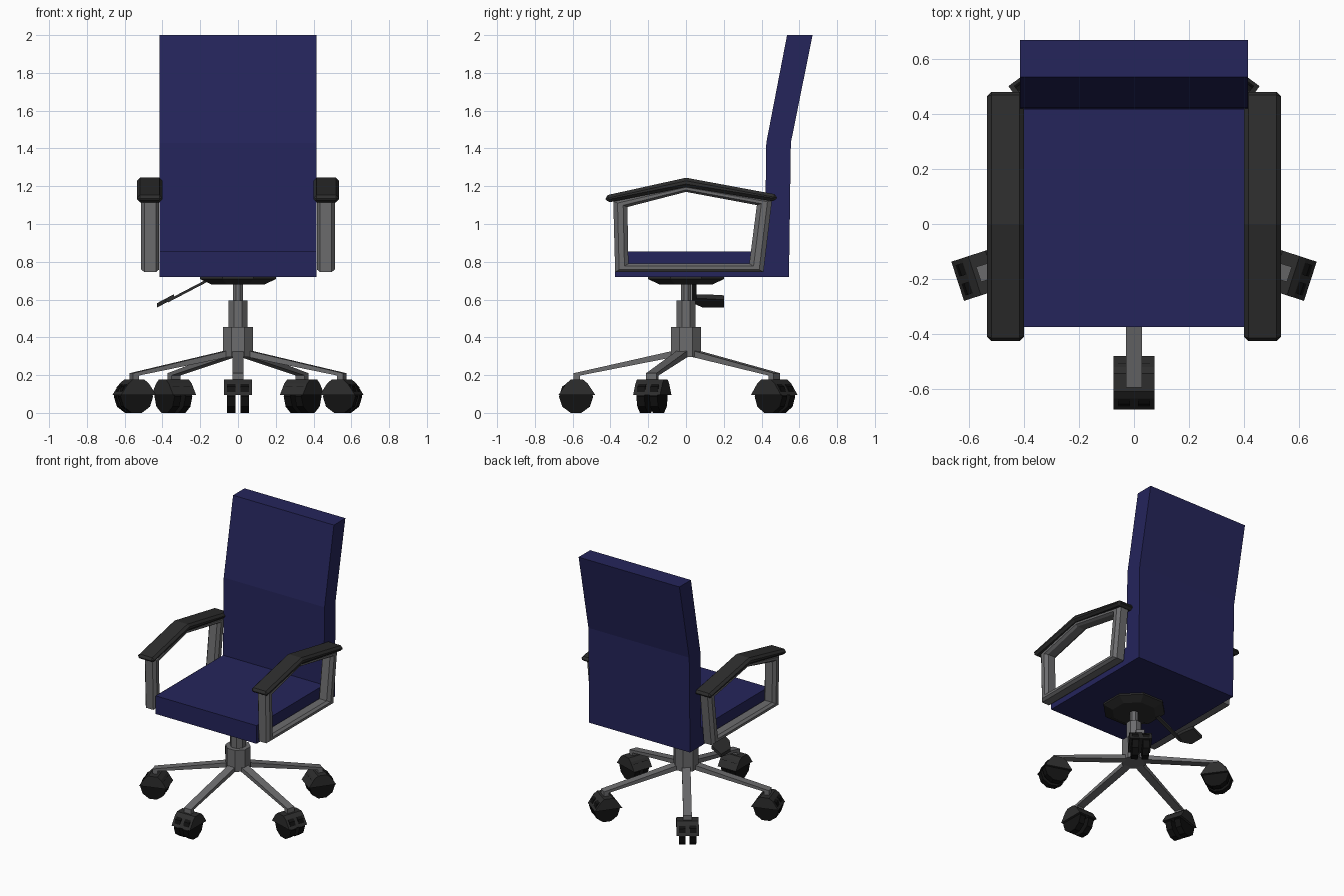
import bpy, bmesh, math
from mathutils import Matrix

cube = bpy.data.objects.get("Cube")
if cube:
    bpy.data.objects.remove(cube, do_unlink=True)


def material(name, r, g, b):
    m = bpy.data.materials.new(name)
    m.use_nodes = True
    m.diffuse_color = (r, g, b, 1)
    m.node_tree.nodes["Principled BSDF"].inputs["Base Color"].default_value = (r, g, b, 1)
    return m


NAVY = material("navy fabric", 0.018, 0.018, 0.105)
METAL = material("grey metal", 0.15, 0.15, 0.155)
DARK = material("dark plastic", 0.026, 0.026, 0.026)
BLACK = material("black rubber", 0.006, 0.006, 0.006)


def finish(name, bm, mat, transform=None):
    if transform:
        bm.transform(transform)
    bmesh.ops.recalc_face_normals(bm, faces=bm.faces)
    me = bpy.data.meshes.new(name)
    bm.to_mesh(me)
    bm.free()
    me.materials.append(mat)
    ob = bpy.data.objects.new(name, me)
    bpy.context.collection.objects.link(ob)
    return ob


def skin(bm, rings, closed=False):
    """Join consecutive rings of points with quads."""
    vs = [[bm.verts.new(p) for p in ring] for ring in rings]
    n = len(vs[0])
    pairs = list(zip(vs, vs[1:])) + ([(vs[-1], vs[0])] if closed else [])
    for a, b in pairs:
        for i in range(n):
            j = (i + 1) % n
            bm.faces.new((a[i], a[j], b[j], b[i]))
    if not closed:
        bm.faces.new(vs[0])
        bm.faces.new(vs[-1])


def prism(name, outline, lo, hi, axis, mat, transform=None):
    """Extrude a 2D outline along one axis."""
    place = {"x": lambda p, t: (t, p[0], p[1]),
             "y": lambda p, t: (p[0], t, p[1]),
             "z": lambda p, t: (p[0], p[1], t)}[axis]
    bm = bmesh.new()
    skin(bm, [[place(p, t) for p in outline] for t in (lo, hi)])
    return finish(name, bm, mat, transform)


def polygon(sides, apothem, cx=0, cy=0):
    """Regular polygon with a flat side at the bottom."""
    r = apothem / math.cos(math.pi / sides)
    angles = [-math.pi / 2 + (i + 0.5) * math.tau / sides for i in range(sides)]
    return [(cx + r * math.cos(a), cy + r * math.sin(a)) for a in angles]


# Seat and backrest
prism("seat", [(-0.375, 0.72), (0.42, 0.72), (0.42, 0.855), (-0.375, 0.855)],
      -0.415, 0.415, "x", NAVY)
prism("backrest", [(0.415, 0.72), (0.545, 0.72), (0.555, 1.43), (0.67, 2.0),
                   (0.535, 2.0), (0.425, 1.43)], -0.415, 0.415, "x", NAVY)

# Armrests: closed metal loop with a chamfered section, and a pad on top
outer = [(-0.385, 1.12), (-0.375, 0.745), (0.41, 0.745), (0.455, 1.125), (0, 1.205)]
inner = [(-0.31, 1.09), (-0.305, 0.79), (0.335, 0.79), (0.375, 1.1), (0, 1.17)]
section = [(0, 0.435), (0, 0.495), (0.3, 0.513), (0.7, 0.513),
           (1, 0.495), (1, 0.435), (0.7, 0.418), (0.3, 0.418)]
pad = [(-0.42, 1.112), (0, 1.195), (0.475, 1.118), (0.485, 1.155),
       (0, 1.245), (-0.43, 1.15)]
for side, s in (("left", 1), ("right", -1)):
    bm = bmesh.new()
    skin(bm, [[(s * x, a[0] + (b[0] - a[0]) * t, a[1] + (b[1] - a[1]) * t)
               for a, b in zip(outer, inner)] for t, x in section], closed=True)
    finish(side + "_arm_frame", bm, METAL)
    ob = prism(side + "_arm_pad", pad, s * 0.4, s * 0.535, "x", DARK)
    bev = ob.modifiers.new("chamfer", "BEVEL")
    bev.width, bev.segments, bev.angle_limit = 0.016, 1, math.radians(35)

# Dish under the seat
bm = bmesh.new()
skin(bm, [[(x, y, z) for x, y in polygon(8, r)]
          for r, z in ((0.14, 0.68), (0.2, 0.708), (0.2, 0.72))])
finish("seat_mount", bm, DARK)

# Central column
for name, r, lo, hi in (("hub", 0.08, 0.295, 0.455),
                        ("column_sleeve", 0.05, 0.455, 0.595),
                        ("column_rod", 0.027, 0.595, 0.69)):
    prism(name, polygon(8, r), lo, hi, "z", METAL)

# Height lever: sloping rod and flat paddle
prism("lever_rod", [(-0.15, 0.7), (-0.15, 0.715), (-0.37, 0.6), (-0.37, 0.585)],
      0.03, 0.055, "y", DARK)
slope = Matrix.Identity(4)
slope[2][0] = 0.53
prism("lever_paddle", [(-0.34, 0.03), (-0.38, 0.03), (-0.43, 0.09), (-0.43, 0.2),
                       (-0.35, 0.2), (-0.34, 0.1)], 0.785, 0.808, "z", DARK, slope)

# Five legs, each with a twin-wheel caster
for i in range(5):
    turn = Matrix.Rotation(i * math.tau / 5, 4, "Z")
    tag = f"_{i + 1}"
    prism("leg" + tag, [(-0.04, 0.3), (-0.04, 0.335), (-0.595, 0.21), (-0.595, 0.17),
                        (-0.56, 0.17), (-0.56, 0.198)], -0.029, 0.029, "x", METAL, turn)
    prism("caster_hood" + tag, [(-0.675, 0.095), (-0.635, 0.155), (-0.61, 0.176),
                                (-0.545, 0.176), (-0.52, 0.155), (-0.48, 0.095)],
          -0.075, 0.075, "x", DARK, turn)
    for side, s in (("left", 1), ("right", -1)):
        prism(f"caster_{side}_wheel{tag}", polygon(10, 0.086, -0.582, 0.086),
              s * 0.014, s * 0.058, "x", BLACK, turn)
